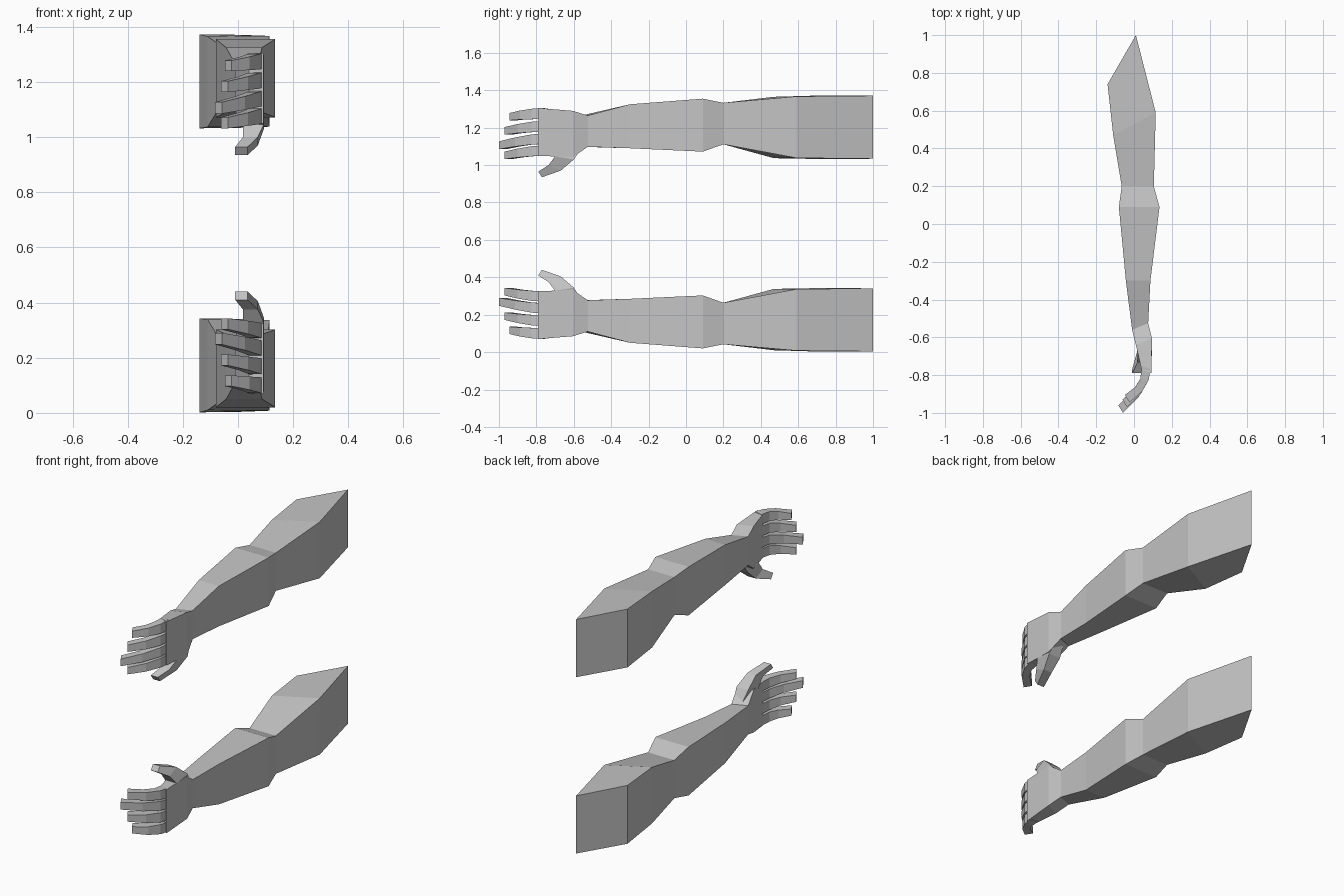
import bpy, bmesh

if "Cube" in bpy.data.objects:
    bpy.data.objects.remove(bpy.data.objects["Cube"])

skin = bpy.data.materials.new("plain_grey")
skin.diffuse_color = (0.55, 0.55, 0.55, 1)
skin.use_nodes = True
skin.node_tree.nodes["Principled BSDF"].inputs["Base Color"].default_value = skin.diffuse_color
MIRROR_Z = 1.375  # the upper arm is the lower one flipped in height


def loft(name, rings, flip):
    """Skin four-cornered rings into a closed flat-faced tube."""
    bm = bmesh.new()
    loops = [[bm.verts.new((x, y, MIRROR_Z - z if flip else z)) for x, y, z in ring]
             for ring in rings]
    for a, b in zip(loops, loops[1:]):
        for i in range(4):
            j = (i + 1) % 4
            bm.faces.new((a[i], a[j], b[j], b[i]))
    bm.faces.new(loops[0])
    bm.faces.new(loops[-1])
    bmesh.ops.recalc_face_normals(bm, faces=bm.faces)
    mesh = bpy.data.meshes.new(name)
    bm.to_mesh(mesh)
    bm.free()
    mesh.materials.append(skin)
    obj = bpy.data.objects.new(name, mesh)
    bpy.context.collection.objects.link(obj)


def slab(left, right, low, high, low_r=None, high_r=None):
    """Ring from a left and a right (x, y) point and a height range."""
    low_r = low if low_r is None else low_r
    high_r = high if high_r is None else high_r
    return [(*left, low), (*right, low_r), (*right, high_r), (*left, high)]


def thumb_ring(x0, x1, outer, inner):
    """Ring from an x range and an outer and inner (y, z) point."""
    return [(x0, *outer), (x1, *outer), (x1, *inner), (x0, *inner)]


# Upper arm, elbow, forearm, wrist and palm
arm = [
    slab((-0.14, 0.74), (0.01, 1.00), 0.002, 0.343, 0.004, 0.341),
    slab((-0.11, 0.47), (0.115, 0.59), 0.010, 0.338, 0.008, 0.337),
    slab((-0.065, 0.20), (0.105, 0.20), 0.042, 0.264),
    slab((-0.08, 0.09), (0.135, 0.09), 0.02, 0.303),
    slab((-0.043, -0.30), (0.087, -0.30), 0.05, 0.285),
    slab((-0.01, -0.56), (0.075, -0.525), 0.11, 0.277),
    slab((0.01, -0.64), (0.095, -0.605), 0.085, 0.333),
    slab((0.04, -0.77), (0.092, -0.79), 0.07, 0.325),
]

thumb = [
    thumb_ring(0.03, 0.08, (-0.55, 0.27), (-0.68, 0.26)),
    thumb_ring(0.018, 0.094, (-0.60, 0.345), (-0.70, 0.328)),
    thumb_ring(0.018, 0.072, (-0.67, 0.405), (-0.735, 0.375)),
    thumb_ring(-0.01, 0.035, (-0.77, 0.44), (-0.79, 0.41)),
]

# name: base low/high, tip low/high, tip shift in x and y
fingers = {
    "index_finger": (0.270, 0.325, 0.303, 0.343, 0.022, 0.03),
    "middle_finger": (0.207, 0.262, 0.248, 0.290, 0.0, 0.0),
    "ring_finger": (0.139, 0.196, 0.172, 0.212, 0.022, 0.03),
    "little_finger": (0.070, 0.127, 0.097, 0.136, 0.035, 0.055),
}

for side, flip in (("lower", False), ("upper", True)):
    loft(side + "_arm", arm, flip)
    loft(side + "_thumb", thumb, flip)
    for name, (b0, b1, t0, t1, dx, dy) in fingers.items():
        m0, m1 = b0 * 0.5 + t0 * 0.5, b1 * 0.5 + t1 * 0.5
        loft(f"{side}_{name}", [
            slab((0.042, -0.755), (0.088, -0.765), b0, b1),
            slab((0.033, -0.82), (0.078, -0.825), b0 + 0.004, b1 + 0.003),
            slab((-0.01 + dx / 2, -0.89 + dy / 2), (0.025 + dx / 2, -0.915 + dy / 2), m0, m1),
            slab((-0.083 + dx, -0.96 + dy), (-0.058 + dx, -1.0 + dy), t0, t1),
        ], flip)
